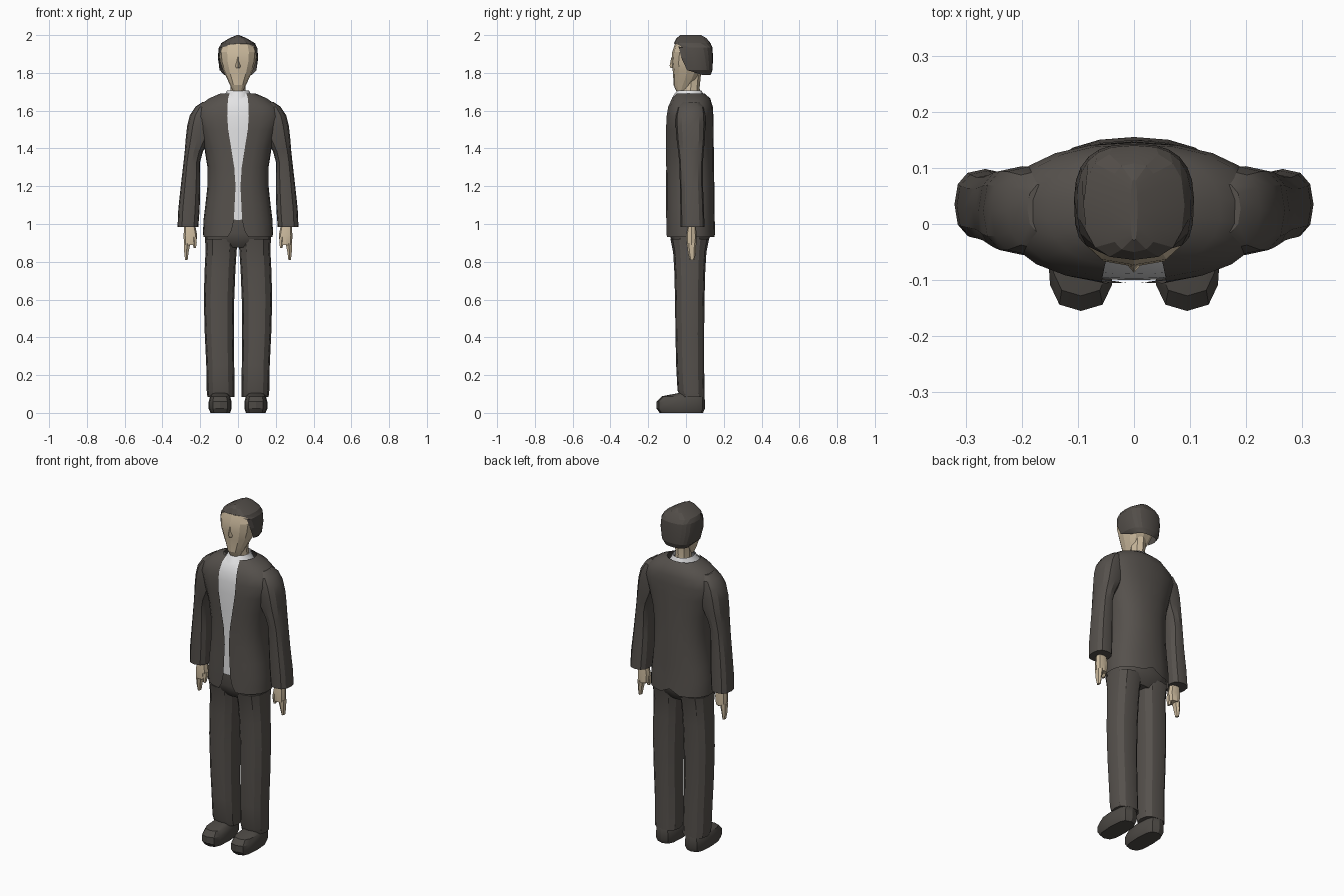
import bpy, bmesh, math


def material(name, r, g, b):
    m = bpy.data.materials.new(name)
    m.diffuse_color = (r, g, b, 1)
    return m


CLOTH = material("charcoal cloth", 0.092, 0.082, 0.073)
HAIR = material("dark hair", 0.085, 0.075, 0.066)
SKIN = material("skin", 0.60, 0.49, 0.34)
WHITE = material("white shirt", 0.77, 0.77, 0.78)
SHOE = material("dark leather", 0.075, 0.068, 0.06)


def ring(z, x0, x1, yf, yb, p=1.0, a0=0.0, a1=2 * math.pi, n=12):
    """Horizontal superellipse arc; angle 0 faces the front (-y)."""
    pts = []
    for i in range(n + 1):
        t = a0 + (a1 - a0) * i / n
        s, c = math.sin(t), math.cos(t)
        x = (x0 + x1) / 2 + (x1 - x0) / 2 * math.copysign(abs(s) ** p, s)
        y = (yf + yb) / 2 - (yb - yf) / 2 * math.copysign(abs(c) ** p, c)
        pts.append((x, y, z))
    return pts


def loft(name, rings, mat, cap=True, mirror=False, angle=28):
    """Skin a stack of rings from bottom to top."""
    bm = bmesh.new()
    grid = [[bm.verts.new(p) for p in r] for r in rings]
    for lo, hi in zip(grid, grid[1:]):
        for j in range(len(lo) - 1):
            bm.faces.new((lo[j], lo[j + 1], hi[j + 1], hi[j]))
    bmesh.ops.remove_doubles(bm, verts=bm.verts, dist=0.0005)
    if cap:
        bmesh.ops.holes_fill(bm, edges=bm.edges, sides=0)
        bmesh.ops.recalc_face_normals(bm, faces=bm.faces)
    me = bpy.data.meshes.new(name)
    bm.to_mesh(me)
    bm.free()
    me.materials.append(mat)
    ob = bpy.data.objects.new(name, me)
    bpy.context.collection.objects.link(ob)
    if mirror:
        ob.modifiers.new("mirror", 'MIRROR')
    bpy.ops.object.select_all(action='DESELECT')
    ob.select_set(True)
    bpy.context.view_layer.objects.active = ob
    bpy.ops.object.shade_smooth_by_angle(angle=math.radians(angle))
    return ob


def tube(name, rows, mat, p=0.8, n=8, **kw):
    """Rows are z, x min, x max, y front, y back."""
    return loft(name, [ring(*r, p=p, n=n) for r in rows], mat, **kw)


# Jacket rows: z, half width, y front, y back, half width of the front opening
jacket = [(0.93, .185, -.105, .155, .055), (0.965, .185, -.105, .154, .034),
          (1.02, .183, -.105, .152, .022), (1.10, .173, -.105, .150, .018),
          (1.20, .162, -.105, .150, .013), (1.30, .162, -.105, .148, .020),
          (1.40, .178, -.107, .147, .036), (1.50, .210, -.108, .146, .052),
          (1.57, .235, -.105, .145, .057), (1.62, .215, -.097, .142, .056),
          (1.665, .155, -.078, .128, .052), (1.692, .09, -.055, .097, .045)]
P = 0.88
coat, shirt = [], []
for z, rx, yf, yb, g in jacket:
    a = math.asin((g / rx) ** (1 / P))
    coat.append(ring(z, -rx, rx, yf, yb, P, a, 2 * math.pi - a, 20))
    if z > 1.01:
        b = min(a + 0.12, 1.2)
        shirt.append(ring(z, -rx, rx, yf + .008, yb, P, -b, b, 6))
x, y, z = coat[0][10]
coat[0][10] = (x, y, z + 0.03)          # small vent at the back hem
loft("jacket", coat, CLOTH, cap=False, angle=35)
loft("shirt_front", shirt, WHITE, cap=False, angle=35)
tube("shirt_collar", [(1.665, -.085, .085, -.075, .098),
                      (1.69, -.066, .066, -.06, .09),
                      (1.708, -.058, .058, -.045, .082)], WHITE, p=1, n=12, cap=False)

# Sleeves, running up into the shoulders
tube("sleeve", [(0.985, .21, .32, -.028, .098), (1.08, .203, .316, -.03, .095),
                (1.20, .20, .303, -.032, .09), (1.33, .20, .288, -.036, .09),
                (1.385, .185, .282, -.042, .094), (1.45, .15, .277, -.05, .10),
                (1.52, .13, .269, -.055, .103), (1.575, .12, .255, -.055, .102),
                (1.62, .11, .226, -.045, .095), (1.645, .11, .19, -.02, .075)],
     CLOTH, n=12, mirror=True)

# Hands: palm, fingers and thumb
tube("palm", [(0.89, .222, .286, .002, .055), (0.94, .216, .288, 0, .056),
              (1.0, .228, .284, .01, .052)], SKIN, n=8, mirror=True)
tube("fingers", [(0.81, .266, .281, .02, .046), (0.85, .26, .286, .01, .052),
                 (0.90, .25, .287, .004, .055)], SKIN, n=6, mirror=True)
tube("thumb", [(0.872, .222, .236, .008, .028), (0.90, .217, .242, .004, .036),
               (0.93, .217, .25, .004, .042)], SKIN, n=6, mirror=True)

# Trousers: hips and two legs
tube("hips", [(0.875, -.10, .10, -.05, .09), (0.905, -.172, .172, -.075, .115),
              (0.95, -.176, .176, -.09, .135), (1.03, -.165, .165, -.09, .135)],
     CLOTH, n=16)
tube("trouser_leg", [(0.085, .018, .162, -.032, .098), (0.12, .018, .166, -.045, .098),
                     (0.25, .02, .168, -.052, .096), (0.42, .022, .176, -.056, .096),
                     (0.60, .02, .181, -.058, .098), (0.75, .014, .177, -.062, .102),
                     (0.85, .008, .172, -.068, .108), (0.92, .002, .174, -.082, .122)],
     CLOTH, p=0.85, n=12, mirror=True)

# Shoes
tube("shoe", [(0, .042, .146, -.14, .09), (0.022, .034, .155, -.155, .10),
              (0.06, .034, .155, -.155, .10), (0.088, .042, .148, -.128, .098),
              (0.105, .055, .135, -.04, .09)], SHOE, p=0.65, n=12, mirror=True)

# Neck, head and nose
tube("neck", [(1.66, -.045, .045, -.035, .08), (1.72, -.039, .039, -.022, .072),
              (1.80, -.042, .042, -.02, .08)], SKIN, p=1, n=8)
tube("head", [(1.705, -.028, .028, -.052, .0), (1.735, -.042, .042, -.066, .03),
              (1.765, -.056, .056, -.067, .055), (1.81, -.078, .078, -.07, .08),
              (1.86, -.095, .095, -.076, .10), (1.91, -.1, .1, -.073, .11),
              (1.95, -.088, .088, -.06, .10), (1.97, -.06, .06, -.045, .08)],
     SKIN, n=12, angle=15)
tube("nose", [(1.825, -.013, .013, -.082, -.05), (1.838, -.016, .016, -.087, -.05),
              (1.885, -.007, .007, -.077, -.05)], SKIN, n=4)

# Hair: open around the face, closing over the forehead to a ridged top
hair = [(1.788, .078, -.04, .130, 115), (1.815, .098, -.072, .140, 80),
        (1.88, .107, -.073, .143, 63), (1.935, .102, -.07, .140, 52),
        (1.957, .09, -.064, .130, 0), (1.984, .045, -.05, .108, 0),
        (2.0, .006, -.03, .08, 0)]
rows = []
for z, rx, yf, yb, a in hair:
    a = math.radians(a)
    rows.append(ring(z, -rx, rx, yf, yb, 0.75, a, 2 * math.pi - a, 16))
cap = loft("hair", rows, HAIR, cap=False, angle=15)
bm = bmesh.new()
bm.from_mesh(cap.data)
bm.faces.new([v for v in bm.verts if v.co.z > 1.999])   # close the crown
bmesh.ops.recalc_face_normals(bm, faces=bm.faces)
bm.to_mesh(cap.data)
bm.free()
